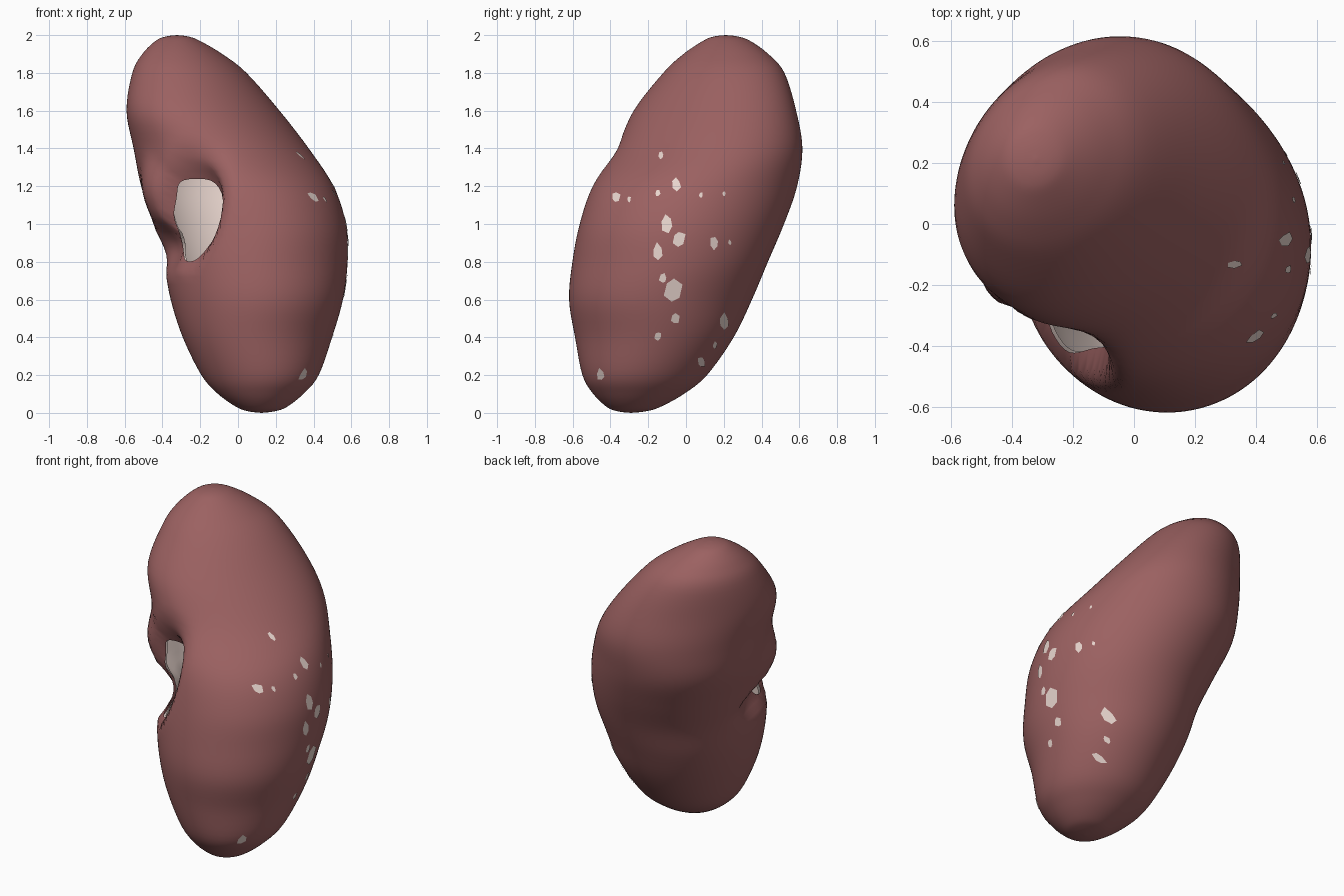
import bpy, bmesh, math, random
from mathutils import Vector
from mathutils.bvhtree import BVHTree

if "Cube" in bpy.data.objects:
    bpy.data.objects.remove(bpy.data.objects["Cube"])

random.seed(4)
R2 = math.sqrt(0.5)
SIDES, STEPS = 120, 5

# cross-sections: z, centre u, centre w, half-width u, half-width w
# (u points away from the hollow side, w towards front right)
RINGS = [
    (0.0, -.11, .29, .0, .0), (.008, -.107, .288, .07, .07), (.03, -.10, .282, .135, .135),
    (.1, -.085, .26, .23, .235), (.2, -.065, .235, .315, .325), (.4, -.04, .19, .41, .405),
    (.6, -.02, .165, .465, .475), (.8, .01, .125, .50, .505), (1.0, .03, .06, .51, .54),
    (1.2, .03, -.035, .51, .54), (1.4, .02, -.15, .50, .455), (1.6, -.03, -.24, .46, .37),
    (1.8, -.05, -.325, .34, .28), (1.9, -.07, -.36, .235, .20), (1.97, -.085, -.38, .125, .115),
    (1.993, -.09, -.38, .06, .06), (2.0, -.09, -.38, .0, .0)]

# dents on the hollow side: w, z, radius w, radius z, depth (negative = swelling)
DENTS = [(.09, 1.10, .25, .38, .15), (.09, 1.04, .19, .30, .13),
         (-.13, .88, .26, .17, .11), (-.22, 1.17, .17, .22, -.05)]

# pale flecks on the convex side: y, z, size
FLECKS = [
    (-.37, 1.14, .035), (-.30, 1.13, .018), (-.13, 1.36, .02), (-.05, 1.21, .035),
    (-.15, 1.16, .02), (-.10, 1.0, .045), (-.04, .92, .055), (-.15, .85, .045),
    (-.07, .65, .075), (-.12, .71, .03), (-.06, .5, .035), (-.15, .41, .025),
    (.15, .9, .035), (.23, .9, .016), (.2, .48, .045), (.08, .27, .035),
    (.15, .36, .018), (-.45, .2, .035), (.2, 1.16, .016), (.08, 1.15, .016)]


def material(name, rgb):
    m = bpy.data.materials.new(name)
    m.diffuse_color = (*rgb, 1)
    m.use_nodes = True
    m.node_tree.nodes["Principled BSDF"].inputs["Base Color"].default_value = m.diffuse_color
    return m


def catmull(a, b, c, d, t):
    return tuple(.5 * (2 * q + (r - p) * t + (2 * p - 5 * q + 4 * r - s) * t * t
                       + (3 * q - p - 3 * r + s) * t ** 3) for p, q, r, s in zip(a, b, c, d))


def falloff(w, z, dent):
    d2 = ((w - dent[0]) / dent[2]) ** 2 + ((z - dent[1]) / dent[3]) ** 2
    return dent[4] * (1 - d2) ** 2 if d2 < 1 else 0.0


def place(u, w, z):
    return ((u + w) * R2 * .97, (u - w) * R2 * 1.03, z)


def finish(bm, name, mat):
    me = bpy.data.meshes.new(name)
    bm.to_mesh(me)
    ob = bpy.data.objects.new(name, me)
    bpy.context.collection.objects.link(ob)
    me.materials.append(mat)
    for p in me.polygons:
        p.use_smooth = True
    return ob


red = material("flesh", (.33, .12, .12))
pale = material("pale", (.80, .66, .61))

# interpolated rings
sections = []
n = len(RINGS)
for i in range(n - 1):
    quad = [RINGS[min(max(i + k, 0), n - 1)] for k in (-1, 0, 1, 2)]
    sections += [catmull(*quad, k / STEPS) for k in range(STEPS)]
sections = sections[1:]

# outer body, dented on the hollow side and opened at the middle of the dent
bm = bmesh.new()
loops, opening = [], set()
for z, uc, wc, a, b in sections:
    loop = []
    for k in range(SIDES):
        t = 2 * math.pi * k / SIDES
        u, w = uc + a * math.cos(t), wc + b * math.sin(t)
        hollow = u < 0
        if hollow:
            u += sum(falloff(w, z, d) for d in DENTS)
        v = bm.verts.new(place(u, w, z))
        if hollow and math.hypot((w - .06) / .125, (z - 1.02) / .22) < 1:
            opening.add(v)
        loop.append(v)
    loops.append(loop)
for lo, hi in zip(loops, loops[1:]):
    for k in range(SIDES):
        j = (k + 1) % SIDES
        bm.faces.new((lo[k], lo[j], hi[j], hi[k]))
for end, ring in ((loops[0], RINGS[0]), (loops[-1], RINGS[-1])):
    tip = bm.verts.new(place(ring[1], ring[2], ring[0]))
    for k in range(SIDES):
        bm.faces.new((end[k], end[(k + 1) % SIDES], tip))
bmesh.ops.delete(bm, geom=list(opening), context='VERTS')
bmesh.ops.recalc_face_normals(bm, faces=bm.faces)

# even out the rim of the opening
rim = {v: [e.other_vert(v) for e in v.link_edges if e.is_boundary]
       for v in bm.verts if v.is_boundary}
for _ in range(6):
    moved = {v: (v.co * 2 + nb[0].co + nb[1].co) / 4 for v, nb in rim.items() if len(nb) == 2}
    for v, co in moved.items():
        v.co = co
bm.normal_update()
tree = BVHTree.FromBMesh(bm)
finish(bm, "outer_body", red)

# pale lining just inside the outer body
inner = bm.copy()
inner.normal_update()
shift = [(v, v.co - v.normal * .015) for v in inner.verts]
for v, co in shift:
    v.co = co
bmesh.ops.reverse_faces(inner, faces=inner.faces)
finish(inner, "inner_lining", pale)

# irregular flecks laid on the surface
fl = bmesh.new()
for y, z, size in FLECKS:
    turn = random.uniform(0, 6)
    pts = []
    for k in range(6):
        t = turn + k * math.pi / 3
        r = size * random.uniform(.6, 1.1)
        hit, nor, _, _ = tree.ray_cast(Vector((2, y + .75 * r * math.cos(t), z + 1.1 * r * math.sin(t))),
                                       Vector((-1, 0, 0)))
        if hit:
            pts.append(fl.verts.new(hit + nor * .004))
    if len(pts) > 2:
        fl.faces.new(pts)
fl.normal_update()
for f in fl.faces:
    if f.normal.x < 0:
        f.normal_flip()
finish(fl, "surface_flecks", pale)
